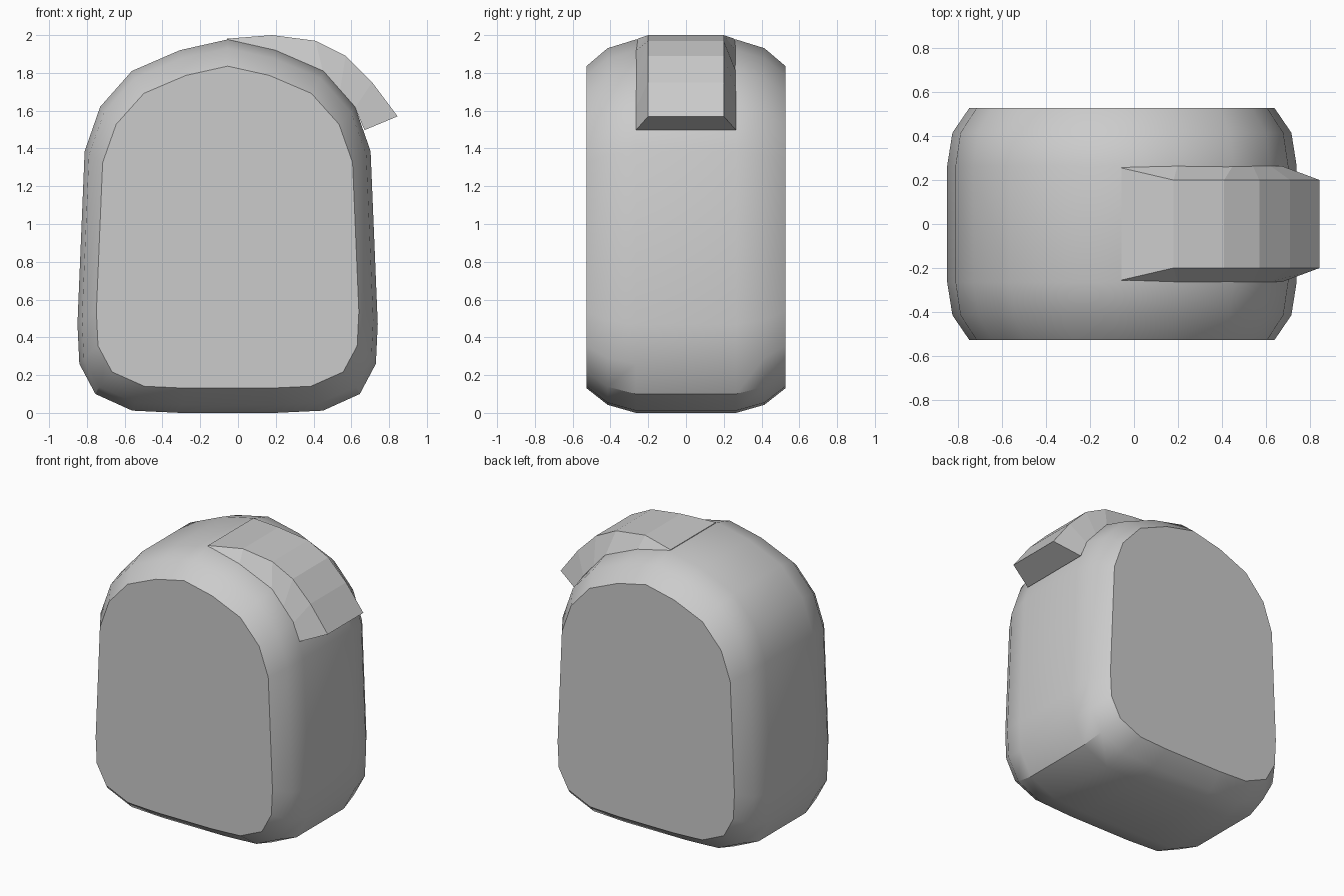
import bpy, bmesh

if "Cube" in bpy.data.objects:
    bpy.data.objects.remove(bpy.data.objects["Cube"])

CX, CZ = -0.055, 0.99


def make_object(name, bm, angle):
    bmesh.ops.recalc_face_normals(bm, faces=bm.faces[:])
    mesh = bpy.data.meshes.new(name)
    bm.to_mesh(mesh)
    bm.free()
    obj = bpy.data.objects.new(name, mesh)
    bpy.context.collection.objects.link(obj)
    bpy.ops.object.select_all(action='DESELECT')
    obj.select_set(True)
    bpy.context.view_layer.objects.active = obj
    if angle:
        bpy.ops.object.shade_smooth_by_angle(angle=angle)
    return obj


def loft(bm, loops):
    rings = [[bm.verts.new(p) for p in loop] for loop in loops]
    for a, b in zip(rings, rings[1:]):
        n = len(a)
        for i in range(n):
            bm.faces.new((a[i], a[(i + 1) % n], b[(i + 1) % n], b[i]))
    bm.faces.new(rings[0])
    bm.faces.new(rings[-1])


# Rounded body: half profile (offset from centre, z), mirrored and lofted in y
half = [(0.25, 0.0), (0.505, 0.012), (0.70, 0.10), (0.785, 0.26), (0.795, 0.47),
        (0.757, 1.385), (0.675, 1.62), (0.507, 1.81), (0.253, 1.92)]
profile = half + [(0, 1.977)] + [(-x, z) for x, z in reversed(half)]

rings = [(0.527, 0.68, 0.68), (0.527, 0.874, 0.88 * 0.98),
         (0.415, 0.97, 0.955), (0.265, 1, 1)]
rings = [(-y, sx, sz) for y, sx, sz in rings] + rings[::-1]
bm = bmesh.new()
loft(bm, [[(CX + x * sx, y, CZ - 0.04 + (z - CZ + 0.04) * sz) for x, z in profile]
          for y, sx, sz in rings])
make_object("body", bm, 0.61)

# Raised curved flap over the top right: outer edge and base edge sections
outer = [(-0.057, 1.981), (0.18, 2.0), (0.41, 1.97), (0.57, 1.89), (0.71, 1.75), (0.845, 1.57)]
base = [(-0.057, 1.965), (0.198, 1.918), (0.45, 1.805), (0.54, 1.705), (0.62, 1.615), (0.67, 1.497)]
sections = []
for i, ((ox, oz), (bx, bz)) in enumerate(zip(outer, base)):
    w = 0.255 if i == 0 else 0.2
    sections.append([(ox, -w, oz), (ox, w, oz), (bx, 0.265, bz), (bx, -0.265, bz)])
bm = bmesh.new()
loft(bm, sections)
make_object("top_flap", bm, 0)
